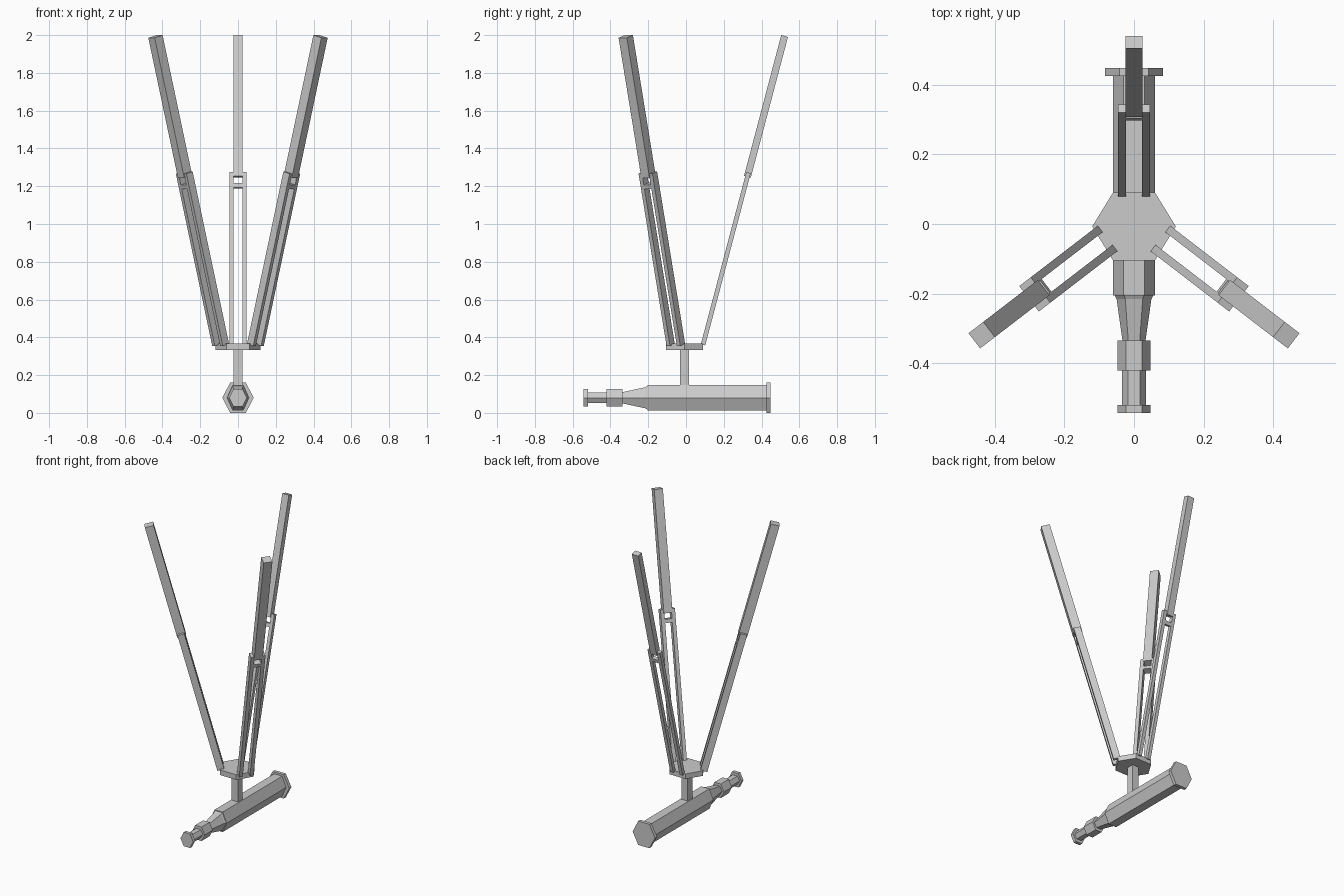
import bpy
from math import cos, sin, pi
from mathutils import Vector

if "Cube" in bpy.data.objects:
    bpy.data.objects.remove(bpy.data.objects["Cube"])


def make(name, verts, faces):
    me = bpy.data.meshes.new(name)
    me.from_pydata(verts, [], faces)
    me.update()
    ob = bpy.data.objects.new(name, me)
    bpy.context.collection.objects.link(ob)
    return ob


def loft(name, rings):
    # closed skin through rings of equal vertex count
    n = len(rings[0])
    verts = [v for r in rings for v in r]
    faces = [tuple(range(n))[::-1],
             tuple(range((len(rings) - 1) * n, len(rings) * n))]
    for k in range(len(rings) - 1):
        for i in range(n):
            j = (i + 1) % n
            faces.append((k*n + i, k*n + j, (k+1)*n + j, (k+1)*n + i))
    return make(name, verts, faces)


def hex_y(y, w, h, zc=0.08):
    # flat-topped hexagon facing along y, drawn counter-clockwise seen from +y
    pts = [(w, 0), (w/2, -h), (-w/2, -h), (-w, 0), (-w/2, h), (w/2, h)]
    return [(x, y, zc + z) for x, z in pts]


def beam(name, p0, p1, side, width, depth):
    # square bar from p0 to p1 with its width along side
    axis = (p1 - p0).normalized()
    out = side.cross(axis).normalized()
    ring = lambda p: [p + side*(a*width/2) + out*(b*depth/2)
                      for a, b in ((1, 1), (-1, 1), (-1, -1), (1, -1))]
    return loft(name, [ring(p0), ring(p1)])


# telescope: main tube, front cap, taper, focus ring, eyepiece
for name, secs in (
        ("main_tube", [(-0.205, 0.060, 0.067), (0.425, 0.060, 0.067)]),
        ("tube_cap", [(0.425, 0.083, 0.08), (0.447, 0.083, 0.08)]),
        ("taper", [(-0.335, 0.033, 0.03), (-0.215, 0.05, 0.056), (-0.2, 0.058, 0.064)]),
        ("focus_ring", [(-0.42, 0.047, 0.047), (-0.335, 0.047, 0.047)]),
        ("eyepiece_tube", [(-0.525, 0.034, 0.028), (-0.42, 0.034, 0.028)]),
        ("eyepiece_rim", [(-0.542, 0.047, 0.047), (-0.52, 0.047, 0.047)])):
    loft(name, [hex_y(*s) for s in secs])

# mounting post and hexagonal hub plate
beam("post", Vector((0, -0.008, 0.13)), Vector((0, -0.008, 0.34)),
     Vector((1, 0, 0)), 0.048, 0.048)
loft("hub_plate", [[(0.12*cos(i*pi/3), -0.007 + 0.115*sin(i*pi/3)*0.98, z)
                    for i in range(6)] for z in (0.333, 0.367)])


def leg(name, a, b, upper_w, upper_d, rail_d):
    axis = b - a
    side = Vector((axis.y, -axis.x, 0)).normalized()
    at = lambda z: a + axis*((z - a.z)/axis.z)
    # paired lower rails
    for s, tag in ((-1, "left"), (1, "right")):
        o = side*(0.0345*s)
        beam(f"{name}_rail_{tag}", a + o, at(1.272) + o, side, 0.023, rail_d)
    # cross brace and sliding upper section
    beam(f"{name}_brace", at(1.19), at(1.213), side, 0.05, rail_d)
    beam(f"{name}_upper", at(1.25), b, side, upper_w, upper_d)


leg("back_leg", Vector((0, 0.09, 0.36)), Vector((0, 0.522, 1.995)),
    0.048, 0.037, 0.024)
for s, tag in ((-1, "left"), (1, "right")):
    leg(f"{tag}_leg", Vector((0.092*s, -0.054, 0.36)),
        Vector((0.437*s, -0.319, 1.993)), 0.055, 0.055, 0.043)
